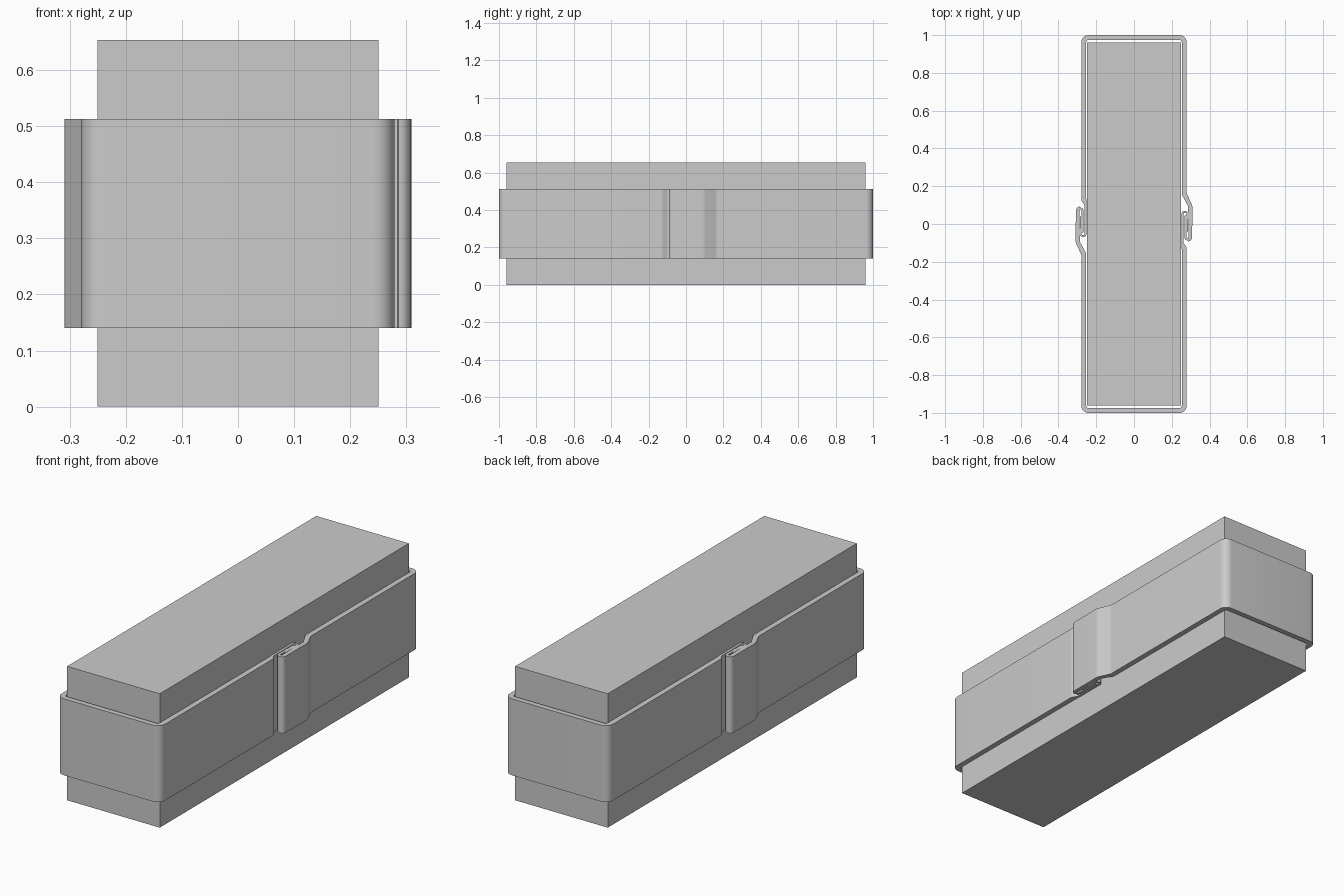
import bpy, bmesh, math
from mathutils import Vector

if "Cube" in bpy.data.objects:
    bpy.data.objects.remove(bpy.data.objects["Cube"], do_unlink=True)

grey = bpy.data.materials.new("light grey")
grey.use_nodes = True
grey.diffuse_color = (0.6, 0.6, 0.6, 1)
grey.node_tree.nodes["Principled BSDF"].inputs["Base Color"].default_value = (0.6, 0.6, 0.6, 1)

BAND_BOTTOM, BAND_TOP = 0.14, 0.513


def finish(name, bm):
    bmesh.ops.recalc_face_normals(bm, faces=bm.faces)
    mesh = bpy.data.meshes.new(name)
    bm.to_mesh(mesh)
    bm.free()
    mesh.materials.append(grey)
    obj = bpy.data.objects.new(name, mesh)
    bpy.context.collection.objects.link(obj)
    return obj


def rounded_path(corners, steps=8):
    """Round each corner (x, y, radius, half thickness) with an arc."""
    pts = [Vector(c[:2]) for c in corners]
    path = [(pts[0], corners[0][3])]
    for i in range(1, len(pts) - 1):
        radius, half = corners[i][2:]
        a = (pts[i - 1] - pts[i]).normalized()
        b = (pts[i + 1] - pts[i]).normalized()
        opening = a.angle(b)
        centre = pts[i] + (a + b).normalized() * radius / math.sin(opening / 2)
        start = pts[i] + a * radius / math.tan(opening / 2) - centre
        turn = math.pi - opening
        if a.x * b.y - a.y * b.x > 0:
            turn = -turn
        for s in range(steps + 1):
            t = turn * s / steps
            c, n = math.cos(t), math.sin(t)
            p = Vector((start.x * c - start.y * n, start.x * n + start.y * c))
            path.append((centre + p, half))
    path.append((pts[-1], corners[-1][3]))
    return path


def make_strip(name, path):
    """Thicken the path to both sides and extrude it upwards."""
    bm = bmesh.new()
    rings = []
    for i, (p, half) in enumerate(path):
        d = path[min(i + 1, len(path) - 1)][0] - path[max(i - 1, 0)][0]
        side = Vector((-d.y, d.x)).normalized() * half
        l, r = p + side, p - side
        rings.append([bm.verts.new((q.x, q.y, z)) for q, z in
                      ((l, BAND_BOTTOM), (r, BAND_BOTTOM), (r, BAND_TOP), (l, BAND_TOP))])
    for a, b in zip(rings, rings[1:]):
        for k in range(4):
            j = (k + 1) % 4
            bm.faces.new((a[k], a[j], b[j], b[k]))
    bm.faces.new(rings[0])
    bm.faces.new(rings[-1])
    obj = finish(name, bm)
    obj.data.shade_smooth()
    obj.data.set_sharp_from_angle(angle=math.radians(30))
    return obj


# Inner block
bm = bmesh.new()
bmesh.ops.create_cube(bm, size=1)
for v in bm.verts:
    v.co = Vector((v.co.x * 0.5, v.co.y * 1.92, (v.co.z + 0.5) * 0.653))
finish("block", bm)

# Half band: outer hook, bend, long sides, then inner hook
half_band = [
    (0.2725, 0.045, 0, 0.005),
    (0.2725, -0.082, 0.0125, 0.006),
    (0.298, -0.082, 0.0125, 0.010),
    (0.298, 0.095, 0.03, 0.011),
    (0.266, 0.16, 0.03, 0.013),
    (0.266, 0.987, 0.025, 0.013),
    (-0.266, 0.987, 0.025, 0.013),
    (-0.266, 0.13, 0.02, 0.013),
    (-0.257, 0.10, 0.02, 0.006),
    (-0.257, -0.064, 0.0125, 0.006),
    (-0.2825, -0.064, 0.0125, 0.005),
    (-0.2825, 0.04, 0, 0.004),
]
path = rounded_path(half_band)
make_strip("back_band", path)
make_strip("front_band", [(-p, half) for p, half in path])
